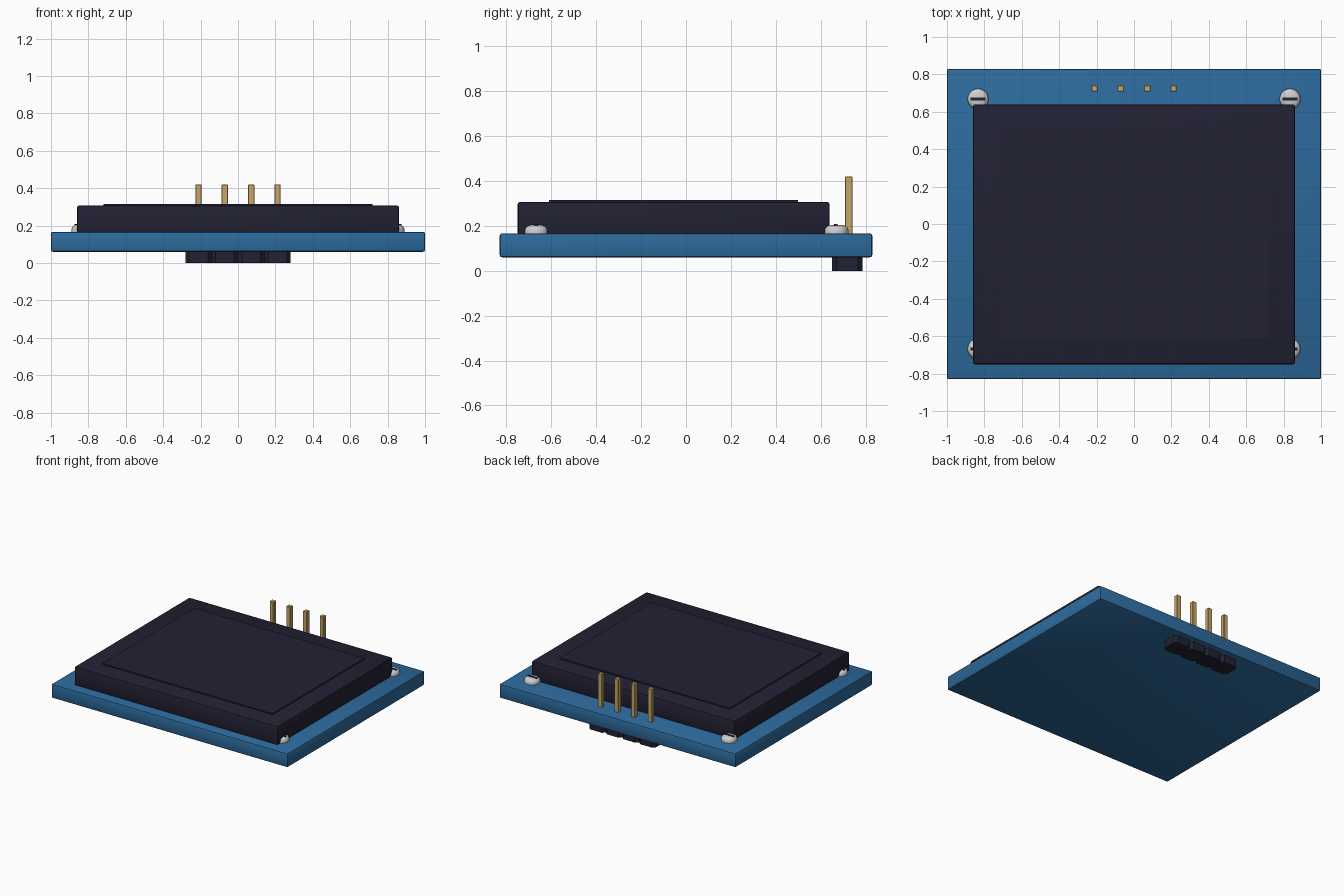
import bpy, bmesh, math

if "Cube" in bpy.data.objects:
    bpy.data.objects.remove(bpy.data.objects["Cube"])


def material(name, rgb):
    m = bpy.data.materials.new(name)
    m.diffuse_color = (*rgb, 1)
    m.use_nodes = True
    m.node_tree.nodes["Principled BSDF"].inputs["Base Color"].default_value = m.diffuse_color
    return m


BLUE = material("board_blue", (0.026, 0.145, 0.335))
DARK = material("dark_plastic", (0.016, 0.015, 0.033))
GOLD = material("pin_gold", (0.58, 0.39, 0.14))
STEEL = material("screw_steel", (0.62, 0.62, 0.62))


def finish(name, bm, mat):
    bmesh.ops.recalc_face_normals(bm, faces=bm.faces)
    me = bpy.data.meshes.new(name)
    bm.to_mesh(me)
    bm.free()
    me.materials.append(mat)
    ob = bpy.data.objects.new(name, me)
    bpy.context.collection.objects.link(ob)
    return ob


def box(name, lo, hi, mat, bevel=0.0, segments=2):
    bm = bmesh.new()
    bmesh.ops.create_cube(bm, size=1)
    for v in bm.verts:
        v.co = [(a + b) / 2 + c * (b - a) for a, b, c in zip(lo, hi, v.co)]
    if bevel:
        bmesh.ops.bevel(bm, geom=bm.edges[:], offset=bevel, segments=segments,
                        profile=0.5, affect='EDGES')
    return finish(name, bm, mat)


def smooth(ob):
    bpy.ops.object.select_all(action='DESELECT')
    ob.select_set(True)
    bpy.context.view_layer.objects.active = ob
    bpy.ops.object.shade_smooth_by_angle(angle=math.radians(40))


def screw(name, x, y, z):
    # domed head turned from a short profile of (radius, height)
    profile = [(0.056, 0), (0.056, 0.014), (0.053, 0.024),
               (0.046, 0.032), (0.034, 0.038)]
    n = 24
    bm = bmesh.new()
    rings = [[bm.verts.new((x + r * math.cos(2 * math.pi * i / n),
                            y + r * math.sin(2 * math.pi * i / n), z + h))
              for i in range(n)] for r, h in profile]
    for a, b in zip(rings, rings[1:]):
        for i in range(n):
            j = (i + 1) % n
            bm.faces.new((a[i], a[j], b[j], b[i]))
    bm.faces.new(rings[0])
    bm.faces.new(rings[-1])
    smooth(finish(name, bm, STEEL))
    # dark driver slot
    box(name + "_slot", (x - 0.04, y - 0.008, z + 0.034),
        (x + 0.04, y + 0.008, z + 0.0415), DARK)


# circuit board
smooth(box("circuit_board", (-1, -0.83, 0.06), (1, 0.83, 0.167), BLUE, 0.01))

# display module and its raised window
smooth(box("display_body", (-0.86, -0.75, 0.16), (0.86, 0.64, 0.307), DARK, 0.01))
box("display_window", (-0.72, -0.61, 0.306), (0.72, 0.50, 0.315), DARK)

# corner screws
for sx, side in ((-1, "left"), (1, "right")):
    for sy, end in ((-1, "front"), (1, "back")):
        screw(f"screw_{end}_{side}", sx * 0.834, sy * 0.668, 0.166)

# four header blocks with cut corners below, each with a pin through the board
for i in range(4):
    x = (i - 1.5) * 0.141
    bm = bmesh.new()
    w, d, c = 0.07, 0.068, 0.02
    outline = [(w, d - c), (w - c, d), (c - w, d), (-w, d - c),
               (-w, c - d), (c - w, -d), (w - c, -d), (w, c - d)]
    base = bm.faces.new([bm.verts.new((x + px, 0.718 + py, 0))
                         for px, py in outline])
    ext = bmesh.ops.extrude_face_region(bm, geom=[base])
    for v in ext["geom"]:
        if isinstance(v, bmesh.types.BMVert):
            v.co.z = 0.061
    finish(f"header_block_{i + 1}", bm, DARK)
    box(f"header_pin_{i + 1}", (x - 0.017, 0.708, 0.03),
        (x + 0.017, 0.742, 0.42), GOLD, 0.003, 1)
